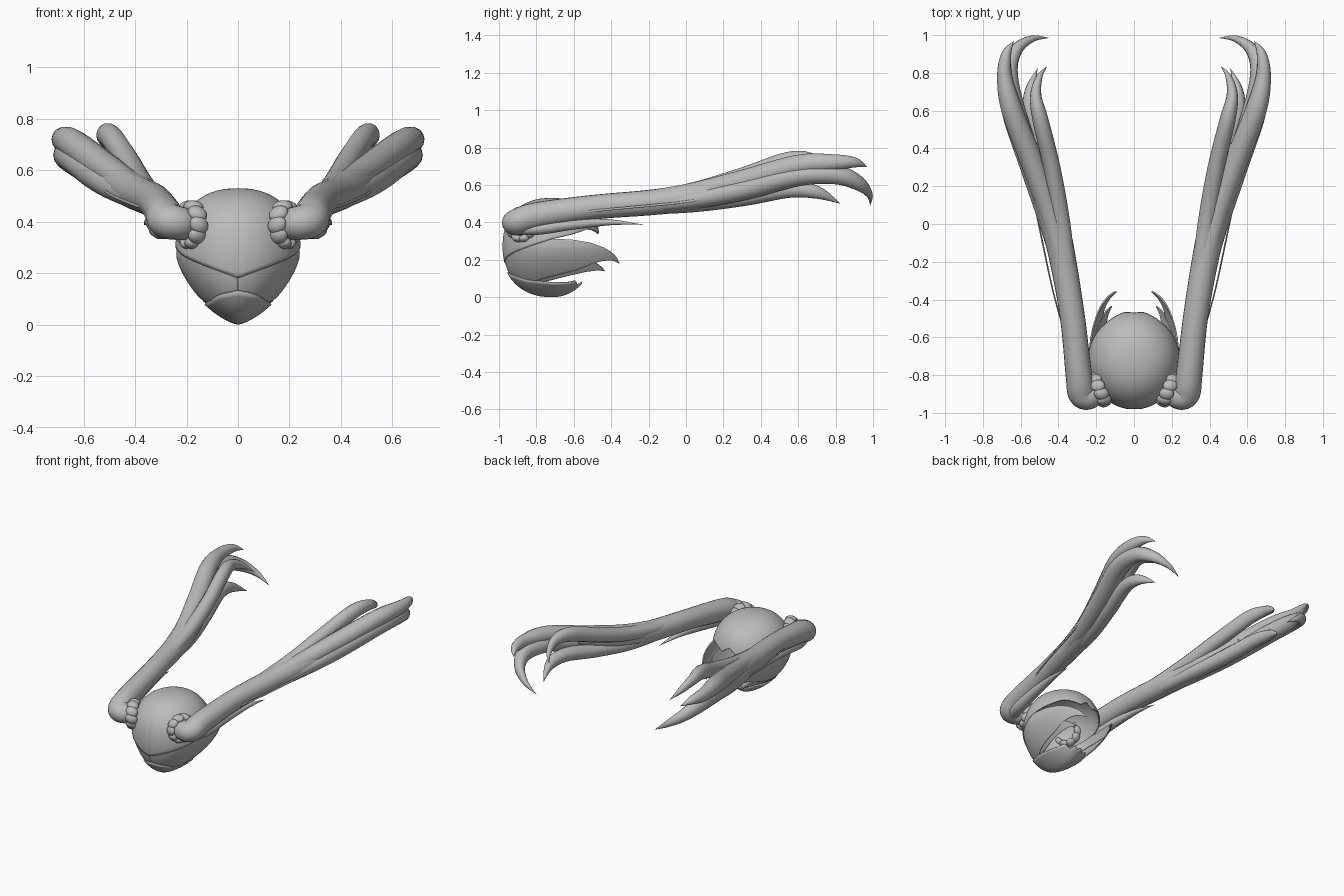
import bpy, bmesh, math
from mathutils import Vector, Matrix

if "Cube" in bpy.data.objects:
    bpy.data.objects.remove(bpy.data.objects["Cube"])

grey = bpy.data.materials.new("hair_grey")
grey.diffuse_color = (0.5, 0.5, 0.5, 1)
grey.use_nodes = True
grey.node_tree.nodes["Principled BSDF"].inputs["Base Color"].default_value = grey.diffuse_color


def finish(name, bm, mirror=False, thick=0, angle=50):
    bmesh.ops.remove_doubles(bm, verts=bm.verts, dist=0.0002)
    me = bpy.data.meshes.new(name)
    bm.to_mesh(me)
    bm.free()
    ob = bpy.data.objects.new(name, me)
    bpy.context.collection.objects.link(ob)
    me.materials.append(grey)
    if mirror:
        ob.modifiers.new("Mirror", "MIRROR").use_mirror_merge = False
    if thick:
        s = ob.modifiers.new("Solidify", "SOLIDIFY")
        s.thickness, s.offset = thick, -1
    bpy.ops.object.select_all(action="DESELECT")
    ob.select_set(True)
    bpy.context.view_layer.objects.active = ob
    bpy.ops.object.shade_smooth_by_angle(angle=math.radians(angle))
    return ob


def ramp(table):
    """Piecewise linear function through (angle, height) pairs."""
    def f(a):
        a = abs(a)
        for (a0, z0), (a1, z1) in zip(table, table[1:]):
            if a <= a1:
                return z0 + (z1 - z0) * (a - a0) / (a1 - a0)
        return table[-1][1]
    return f


CY, CZ, TOP, BOTTOM = -0.72, 0.27, 0.26, 0.27


def head_point(az, z, scale, back, seam):
    """Point on the head shape; az = 0 is the front, 90 is +x."""
    t = min(1, abs(z - CZ) / (TOP if z > CZ else BOTTOM))
    px, py = (2.3, 2.3) if z > CZ else (1.45, 2.2)
    fx = (1 - t ** px) ** (1 / px)
    fy = (1 - t ** py) ** (1 / py)
    a = math.radians(az)
    k = scale - (0.015 * math.exp(-(az / 3) ** 2) if seam and z < 0.44 else 0)
    ry = 0.262 if math.cos(a) > 0 else back
    return Vector((0.245 * fx * math.sin(a) * k, CY - ry * fy * math.cos(a) * k, z))


def lat(z):
    r = TOP if z > CZ else BOTTOM
    return math.asin(max(-1, min(1, (z - CZ) / r)))


def shell(name, az0, az1, lo, hi, scale=1.0, back=0.265, seam=False, mirror=False, rows=22):
    bm = bmesh.new()
    cols = int((az1 - az0) / 3)
    grid = []
    for i in range(cols + 1):
        az = az0 + (az1 - az0) * i / cols
        l0, l1 = lat(lo(az)), lat(hi(az))
        col = []
        for j in range(rows + 1):
            th = l0 + (l1 - l0) * j / rows
            z = CZ + (TOP if th > 0 else BOTTOM) * math.sin(th)
            col.append(bm.verts.new(head_point(az, z, scale, back, seam)))
        grid.append(col)
    for c, d in zip(grid, grid[1:]):
        for j in range(rows):
            bm.faces.new((c[j], d[j], d[j + 1], c[j + 1]))
    return finish(name, bm, mirror, 0.008)


def spline(pts, steps=7):
    """Catmull-Rom through tuples of any length."""
    p = [pts[0]] + list(pts) + [pts[-1]]
    out = []
    for a, b, c, d in zip(p, p[1:], p[2:], p[3:]):
        for s in range(steps):
            t = s / steps
            out.append([0.5 * (2 * q + (r - o) * t + (2 * o - 5 * q + 4 * r - u) * t * t
                               + (3 * q - o - 3 * r + u) * t ** 3)
                        for o, q, r, u in zip(a, b, c, d)])
    return out + [list(pts[-1])]


def strand(name, pts, sides=14):
    """Tapering lock of hair: points are (x, y, z, half width, half height)."""
    bm = bmesh.new()
    path = spline(pts)
    rings = []
    for i, q in enumerate(path):
        tan = Vector(path[min(i + 1, len(path) - 1)][:3]) - Vector(path[max(i - 1, 0)][:3])
        side = tan.cross(Vector((0, 0, 1))).normalized()
        up = side.cross(tan).normalized()
        w, h = max(q[3], 0.0006), max(q[4], 0.0006)
        rings.append([bm.verts.new(Vector(q[:3]) + side * w * math.cos(a) + up * h * math.sin(a))
                      for a in (2 * math.pi * k / sides for k in range(sides))])
    for r, s in zip(rings, rings[1:]):
        for k in range(sides):
            n = (k + 1) % sides
            bm.faces.new((r[k], r[n], s[n], s[k]))
    bm.faces.new(rings[0])
    bm.faces.new(rings[-1])
    bmesh.ops.recalc_face_normals(bm, faces=bm.faces)
    return finish(name, bm, mirror=True)


# Hair cap: pointed lower edge at the front, shallow fringe at the back
shell("hair_cap", -180, 180,
      ramp([(0, 0.18), (45, 0.245), (90, 0.31), (115, 0.335), (140, 0.365), (150, 0.36),
            (160, 0.35), (168, 0.34), (174, 0.36), (180, 0.375)]),
      lambda a: 0.53, seam=True, rows=30)

# Side locks sweeping round from the front to pointed tips
shell("side_lock_upper", 0, 152,
      ramp([(0, 0.09), (60, 0.08), (90, 0.11), (110, 0.145), (122, 0.18), (132, 0.195),
            (142, 0.195), (152, 0.178)]),
      ramp([(0, 0.23), (50, 0.28), (90, 0.312), (105, 0.308), (120, 0.29), (132, 0.262),
            (142, 0.228), (152, 0.18)]),
      scale=0.98, back=0.44, mirror=True)
shell("side_lock_lower", 0, 136,
      ramp([(0, 0.08), (60, 0.07), (90, 0.09), (105, 0.115), (118, 0.135), (128, 0.143), (136, 0.138)]),
      ramp([(0, 0.16), (90, 0.23), (110, 0.215), (125, 0.18), (136, 0.14)]),
      scale=0.96, back=0.46, mirror=True)

# Nape lock curling underneath
shell("nape_lock", -180, 180, lambda a: 0.0,
      ramp([(0, 0.13), (25, 0.115), (50, 0.09), (90, 0.075), (120, 0.075), (140, 0.085),
            (155, 0.06), (170, 0.08), (180, 0.065)]),
      scale=1.02, back=0.22, rows=12)

# Pigtail trunk and its curling ends
strand("pigtail_trunk", [
    (0.19, -0.875, 0.39, 0.06, 0.06), (0.235, -0.91, 0.395, 0.07, 0.066),
    (0.275, -0.895, 0.405, 0.075, 0.07), (0.292, -0.80, 0.435, 0.07, 0.072),
    (0.325, -0.5, 0.48, 0.066, 0.066), (0.375, -0.2, 0.505, 0.07, 0.068),
    (0.42, 0.0, 0.53, 0.075, 0.072), (0.475, 0.2, 0.57, 0.07, 0.07),
    (0.54, 0.42, 0.63, 0.03, 0.03)], sides=20)
strand("pigtail_end_outer_top", [
    (0.34, -0.4, 0.50, 0.04, 0.04), (0.43, 0.0, 0.55, 0.055, 0.055),
    (0.53, 0.3, 0.62, 0.06, 0.06), (0.645, 0.6, 0.705, 0.056, 0.057),
    (0.685, 0.78, 0.72, 0.04, 0.045), (0.675, 0.90, 0.72, 0.026, 0.028),
    (0.635, 0.97, 0.695, 0, 0)])
strand("pigtail_end_outer_curl", [
    (0.34, -0.4, 0.48, 0.04, 0.04), (0.44, 0.0, 0.515, 0.06, 0.05),
    (0.54, 0.3, 0.575, 0.062, 0.06), (0.638, 0.6, 0.65, 0.063, 0.058),
    (0.665, 0.8, 0.655, 0.05, 0.053), (0.625, 0.92, 0.61, 0.034, 0.04),
    (0.54, 0.98, 0.55, 0.018, 0.02), (0.45, 0.985, 0.49, 0, 0)])
strand("pigtail_end_lower", [
    (0.34, -0.4, 0.47, 0.04, 0.035), (0.40, 0.0, 0.49, 0.05, 0.04),
    (0.475, 0.3, 0.53, 0.05, 0.045), (0.54, 0.55, 0.575, 0.045, 0.045),
    (0.55, 0.7, 0.56, 0.03, 0.035), (0.51, 0.825, 0.50, 0, 0)])
strand("pigtail_end_inner", [
    (0.33, -0.4, 0.50, 0.04, 0.035), (0.385, 0.0, 0.56, 0.048, 0.045),
    (0.435, 0.3, 0.645, 0.045, 0.048), (0.495, 0.55, 0.73, 0.042, 0.048),
    (0.52, 0.68, 0.732, 0.03, 0.036), (0.50, 0.78, 0.69, 0.016, 0.02),
    (0.46, 0.835, 0.64, 0, 0)])

# Loose wisps beside and below the pigtail
strand("loose_wisp", [
    (0.36, -0.6, 0.45, 0.004, 0.006), (0.43, -0.35, 0.475, 0.004, 0.006),
    (0.505, 0.0, 0.51, 0.004, 0.006), (0.55, 0.2, 0.555, 0.001, 0.001)], sides=8)
strand("under_wisp", [
    (0.26, -0.92, 0.36, 0.03, 0.02), (0.30, -0.8, 0.365, 0.04, 0.034),
    (0.322, -0.6, 0.39, 0.034, 0.03), (0.345, -0.4, 0.40, 0.02, 0.016),
    (0.365, -0.23, 0.387, 0, 0)], sides=10)

# Beaded hair tie round the pigtail root
bm = bmesh.new()
axis = Vector((0.91, -0.41, 0.0))
flat = Vector((0.41, 0.91, 0.0))
centre = Vector((0.182, -0.877, 0.388))
for k in range(10):
    a = 2 * math.pi * k / 10
    out = flat * math.cos(a) + Vector((0, 0, 1)) * math.sin(a)
    along = axis.cross(out)
    rot = Matrix((axis, out, along)).transposed().to_4x4()
    twist = Matrix.Rotation(0.5, 4, "Y")
    place = Matrix.Translation(centre + out * 0.074)
    bmesh.ops.create_uvsphere(bm, u_segments=14, v_segments=9, radius=1,
                              matrix=place @ rot @ twist @ Matrix.Diagonal((0.04, 0.024, 0.033, 1)))
finish("hair_tie", bm, mirror=True)
